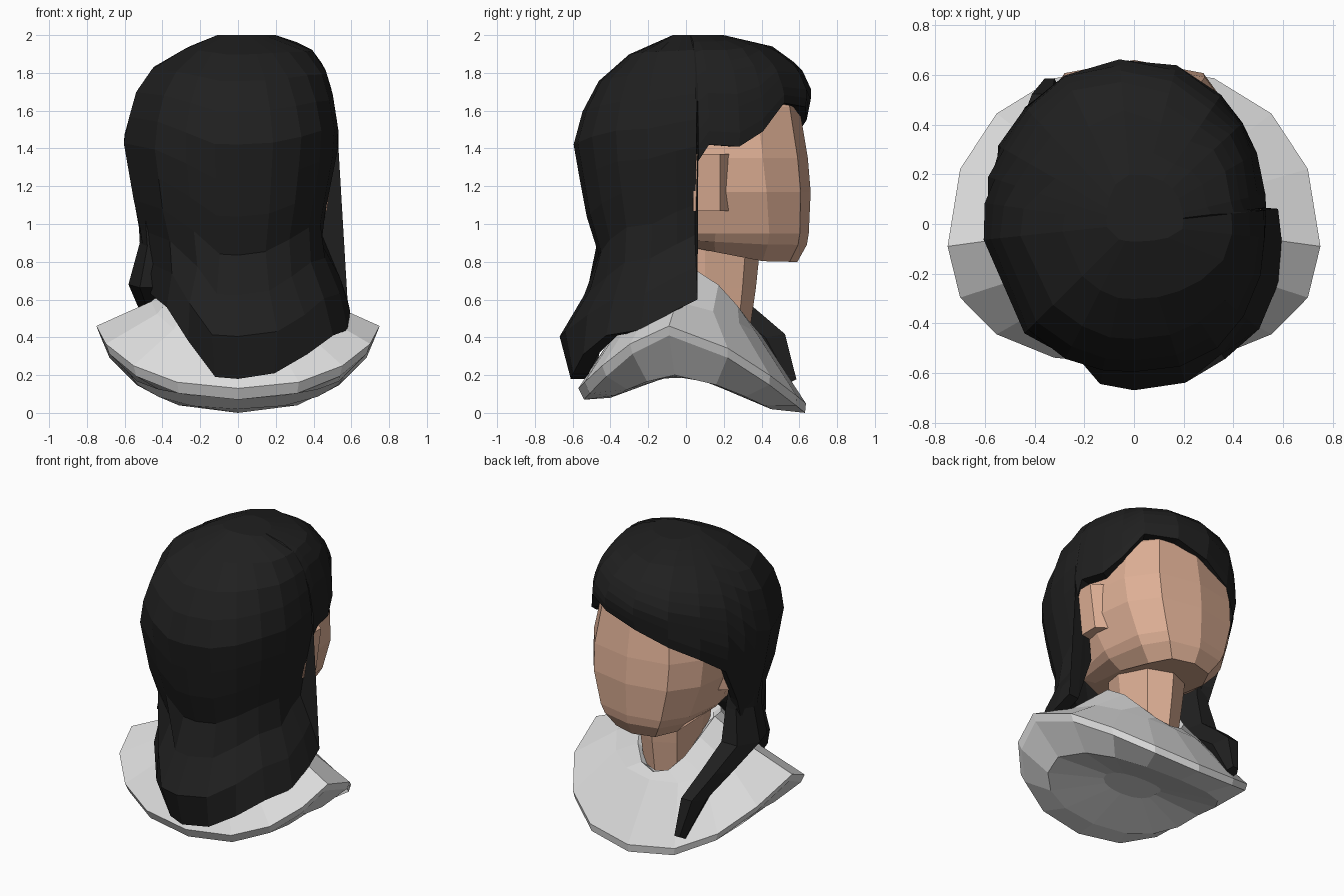
import bpy, bmesh, math

if "Cube" in bpy.data.objects:
    bpy.data.objects.remove(bpy.data.objects["Cube"])


def material(name, rgb):
    m = bpy.data.materials.new(name)
    m.diffuse_color = (*rgb, 1)
    m.use_nodes = True
    m.node_tree.nodes["Principled BSDF"].inputs["Base Color"].default_value = m.diffuse_color
    return m


BLACK = material("black hair", (0.014, 0.014, 0.014))
SKIN = material("tan skin", (0.73, 0.43, 0.30))
GREY = material("light grey cloth", (0.72, 0.72, 0.72))


def loft(name, rings, mat):
    """Closed flat-shaded skin through equal-length rings, capped at both ends."""
    bm = bmesh.new()
    vs = [[bm.verts.new(p) for p in r] for r in rings]
    n = len(vs[0])
    for a, b in zip(vs, vs[1:]):
        for i in range(n):
            j = (i + 1) % n
            bm.faces.new((a[i], a[j], b[j], b[i]))
    bm.faces.new(vs[0])
    bm.faces.new(vs[-1])
    bmesh.ops.recalc_face_normals(bm, faces=bm.faces)
    me = bpy.data.meshes.new(name)
    bm.to_mesh(me)
    bm.free()
    me.materials.append(mat)
    ob = bpy.data.objects.new(name, me)
    bpy.context.collection.objects.link(ob)
    return ob


def lookup(table, x):
    """Linear lookup in rows sorted by falling first value."""
    if x >= table[0][0]:
        return table[0][1:]
    for a, b in zip(table, table[1:]):
        if x >= b[0]:
            f = (a[0] - x) / (a[0] - b[0])
            return [p + (q - p) * f for p, q in zip(a[1:], b[1:])]
    return table[-1][1:]


def rounded(v, p=0.88):
    return math.copysign(abs(v) ** p, v)


def saddle_ring(n, yc, a, back, front, z_side, z_back, z_front):
    """Rounded oval whose height drops from its sides to its front and back."""
    ring = []
    for k in range(n):
        c, s = math.cos(math.tau * k / n), math.sin(math.tau * k / n)
        y_end, z_end = (front, z_front) if s > 0 else (back, z_back)
        ring.append((a * rounded(c), yc + (y_end - yc) * abs(rounded(s)),
                     z_side + (z_end - z_side) * abs(s) ** 1.3))
    return ring


# hair: height, left, right, back, front extents
PROFILE = [(2.0, -.11, .2, -.07, .2), (1.94, -.26, .38, -.24, .46),
           (1.83, -.45, .46, -.40, .61), (1.7, -.54, .5, -.51, .67),
           (1.45, -.61, .54, -.60, .62), (1.05, -.54, .46, -.53, .5),
           (.9, -.50, .44, -.47, .5), (.75, -.49, .53, -.45, .45),
           (.58, -.47, .59, -.57, .4), (.42, -.4, .61, -.67, .4),
           (.27, -.3, .55, -.66, .4), (.18, -.25, .5, -.61, .4)]
# lower edge of the hair: angle, height
EDGE = [(-90, .18), (-72, .21), (-56, .31), (-40, .41), (-22, .44), (-6, .54),
        (6, .6), (7, 1.33), (13, 1.42), (30, 1.41), (43, 1.49), (56, 1.64),
        (75, 1.62), (95, 1.55), (115, 1.46), (133, 1.37), (150, 1.25),
        (162, 1), (172, .75), (186, .64), (225, .56), (243, .38), (258, .19)]


def hair_row(f, inset):
    ring = []
    for deg, low in EDGE:
        c, s = math.cos(math.radians(deg)), math.sin(math.radians(deg))
        z = 2 + (low - 2) * f
        left, right, back, front = lookup(PROFILE, z)
        a, b = (right if c > 0 else left), (front if s > 0 else back)
        r = (abs(c / a) ** 2.3 + abs(s / b) ** 2.3) ** (-1 / 2.3) * (1 - inset)
        ring.append((r * c, r * s, z - 0.43 * inset * (1 - f)))
    return ring


steps = [(k / 10) ** 1.25 for k in range(11)]
loft("hair", [hair_row(f, 0) for f in steps] +
     [hair_row(f, .14) for f in reversed(steps)], BLACK)

# lock of hair falling forward over the left shoulder: centre, half sizes
LOCK = [(-.47, -.02, 1.25, .07, .14), (-.44, 0, .9, .08, .16),
        (-.46, .02, .68, .12, .19), (-.42, .23, .54, .10, .15),
        (-.37, .42, .40, .08, .12), (-.34, .55, .16, .04, .04)]
loft("shoulder_lock", [[(x + w * math.cos(k * math.pi / 3),
                         y + d * math.sin(k * math.pi / 3),
                         z + .02 * math.sin(k * math.pi / 3)) for k in range(6)]
                       for x, y, z, w, d in LOCK], BLACK)

# head: one half outline (width share, depth share) scaled at each height
OUTLINE = [(0, 1), (.62, .95), (.91, .78), (1, .48), (.82, .13), (0, 0)]
OUTLINE += [(-x, t) for x, t in reversed(OUTLINE[1:-1])]
# height, half width, back, front, rise toward the back
HEAD = [(1.75, .34, -.35, .5, 0), (1.62, .41, -.42, .6, 0),
        (1.35, .46, -.44, .645, 0), (1.17, .45, -.4, .66, 0),
        (.95, .37, -.3, .65, 0), (.89, .33, -.3, .64, .04), (.8, .24, -.25, .59, .13)]
loft("head", [[(w * x, b + (f - b) * t, z + rise * max(0, .8 - t) / .8)
               for x, t in OUTLINE] for z, w, b, f, rise in HEAD], SKIN)

# ears: tapered blocks leaning out of the head
for side, label in ((1, "right"), (-1, "left")):
    loft(label + "_ear", [[(side * (x + .02 * dz), .11 + r * dy, 1.22 + .15 * dz)
                           for dy, dz in ((1, -1), (1, 1), (-1, 1), (-1, -1))]
                          for x, r in ((.40, .13), (.49, .07))], SKIN)

# neck
loft("neck", [saddle_ring(8, .1, w, -.12, front, z, z, z)
              for w, front, z in ((.22, .40, .95), (.19, .37, .66), (.17, .34, .45))], SKIN)

# clothing: inner collar, collar edge, shoulders, rim, hem and underside
loft("collar_and_shoulders", [saddle_ring(16, yc, *row) for yc, *row in (
    (.03, .19, -.15, .30, .72, .72, .40), (.03, .24, -.19, .36, .77, .75, .45),
    (-.05, .46, -.42, .40, .59, .36, .41), (-.09, .75, -.57, .635, .46, .13, .05),
    (-.09, .73, -.54, .63, .41, .07, 0), (-.06, .57, -.40, .45, .20, .08, .02),
    (-.03, .20, -.13, .12, .20, .18, .16))], GREY)
